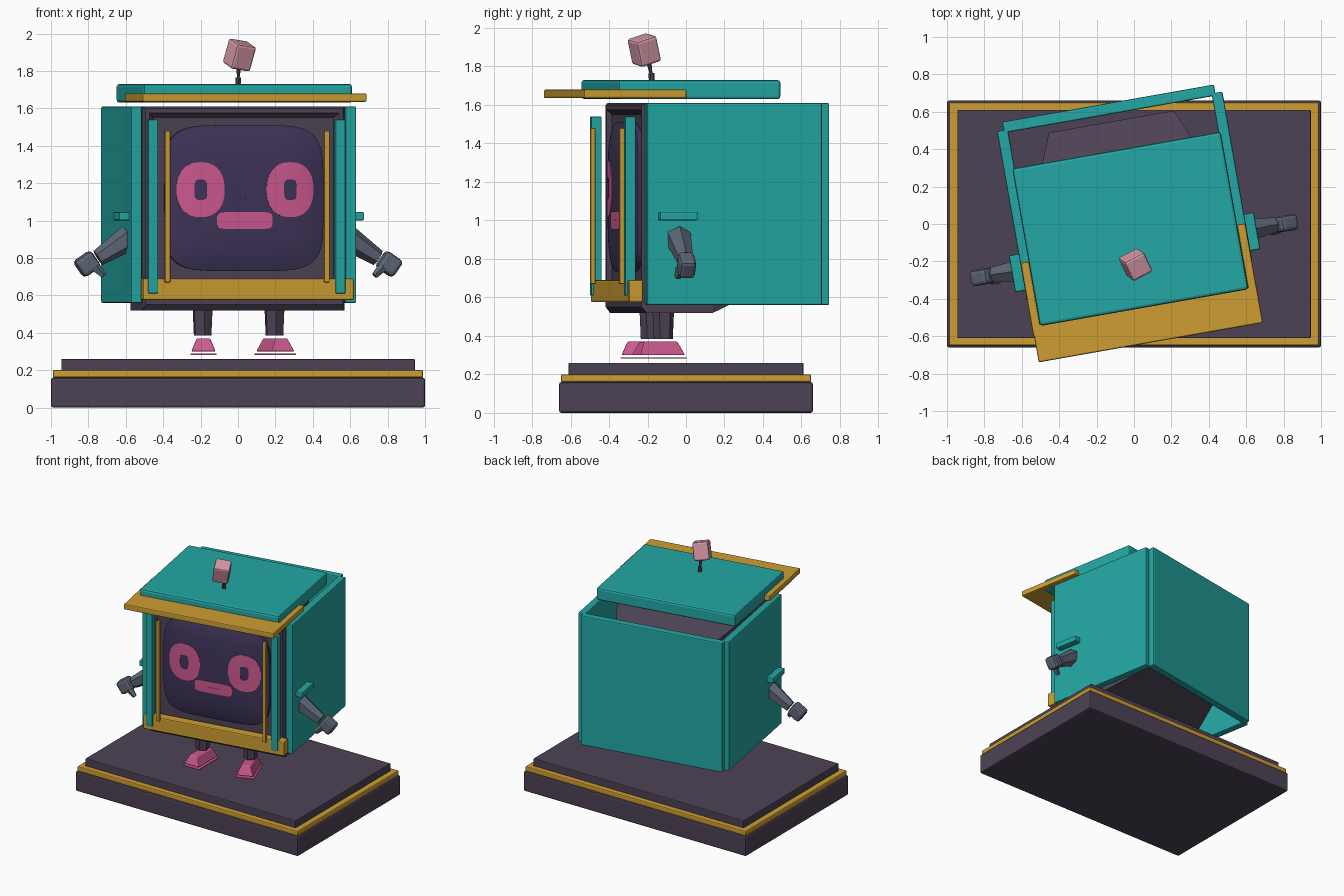
import bpy, bmesh, math
from mathutils import Matrix, Vector

if "Cube" in bpy.data.objects:
    bpy.data.objects.remove(bpy.data.objects["Cube"])

def material(name, r, g, b):
    m = bpy.data.materials.new(name)
    m.diffuse_color = (r, g, b, 1)
    m.use_nodes = True
    m.node_tree.nodes["Principled BSDF"].inputs["Base Color"].default_value = m.diffuse_color
    return m

TEAL = material("teal", 0.017, 0.39, 0.37)
GOLD = material("gold", 0.61, 0.34, 0.032)
PLUM = material("plum", 0.075, 0.055, 0.09)
GLASS = material("screen_violet", 0.048, 0.034, 0.1)
PINK = material("hot_pink", 0.62, 0.1, 0.28)
PALE = material("pale_pink", 0.68, 0.32, 0.39)
STEEL = material("steel_grey", 0.11, 0.135, 0.185)

TURN = Matrix.Rotation(math.radians(10), 4, 'Z')   # the body is turned on its stand
STILL = Matrix.Identity(4)
MID = -0.0235                                      # middle of the body, in its own frame

def finish(name, bm, mat, frame=TURN, smooth=False):
    bmesh.ops.recalc_face_normals(bm, faces=bm.faces)
    bm.transform(frame)
    me = bpy.data.meshes.new(name)
    bm.to_mesh(me)
    bm.free()
    me.materials.append(mat)
    for p in me.polygons:
        p.use_smooth = smooth
    ob = bpy.data.objects.new(name, me)
    bpy.context.collection.objects.link(ob)
    return ob

def box(name, x, y, z, mat, bevel=0.008, frame=TURN, taper=(1, 1), local=STILL):
    """Bevelled box from three (min, max) ranges; taper scales the top face."""
    bm = bmesh.new()
    bmesh.ops.create_cube(bm, size=1)
    for v in bm.verts:
        if v.co.z > 0:
            v.co.x *= taper[0]
            v.co.y *= taper[1]
    size = [r[1] - r[0] for r in (x, y, z)]
    mid = [(r[1] + r[0]) / 2 for r in (x, y, z)]
    bm.transform(Matrix.Diagonal((*size, 1)))
    if bevel:
        bmesh.ops.bevel(bm, geom=bm.edges[:], offset=bevel, segments=2, profile=0.5, affect='EDGES')
    return finish(name, bm, mat, frame @ Matrix.Translation(mid) @ local)

def limb(name, a, b, ra, rb, mat, sides=6):
    """Tapered low-poly rod from a to b."""
    a, b = Vector(a), Vector(b)
    bm = bmesh.new()
    bmesh.ops.create_cone(bm, cap_ends=True, segments=sides, radius1=ra, radius2=rb, depth=(b - a).length)
    rot = (b - a).to_track_quat('Z', 'Y').to_matrix().to_4x4()
    return finish(name, bm, mat, TURN @ Matrix.Translation((a + b) / 2) @ rot)

def oval(a, b, n, count):
    """Superellipse outline."""
    pts = []
    for i in range(count):
        t = 2 * math.pi * i / count
        c, s = math.cos(t), math.sin(t)
        pts.append((a * math.copysign(abs(c) ** (2 / n), c), b * math.copysign(abs(s) ** (2 / n), s)))
    return pts

SCREEN_Z = 1.12
def glass_y(x, z):
    """Depth of the bulging screen."""
    s = (abs((x - MID) / 0.43) ** 5 + abs((z - SCREEN_Z) / 0.39) ** 5) ** 0.2
    return -0.325 - 0.04 * (1 - min(s, 1) ** 4)

def patch(name, cx, cz, outer, inner, lift, thick, mat, steps=8, count=64):
    """Ring of faces lying on the screen between two outlines."""
    bm = bmesh.new()
    po, pi = oval(*outer, count), oval(*inner, count)
    rings = []
    for k in range(steps + 1):
        t = k / steps
        ring = []
        for (ox, oz), (ix, iz) in zip(po, pi):
            x, z = cx + ox + (ix - ox) * t, cz + oz + (iz - oz) * t
            ring.append(bm.verts.new((x, glass_y(x, z) - lift, z)))
        rings.append(ring)
    for r, q in zip(rings, rings[1:]):
        for i in range(count):
            j = (i + 1) % count
            bm.faces.new((r[i], r[j], q[j], q[i]))
    front = bm.faces[:]
    back = bmesh.ops.duplicate(bm, geom=front)
    new = [g for g in back["geom"] if isinstance(g, bmesh.types.BMVert)]
    vmap = back["vert_map"]
    for ring in (rings[0], rings[-1]):             # side walls
        for i in range(count):
            j = (i + 1) % count
            bm.faces.new((ring[i], ring[j], vmap[ring[j]], vmap[ring[i]]))
    for v in new:
        v.co.y += thick
    ob = finish(name, bm, mat, smooth=True)
    bpy.context.view_layer.objects.active = ob
    ob.select_set(True)
    bpy.ops.object.shade_smooth_by_angle(angle=math.radians(40))
    ob.select_set(False)
    return ob

# Stand
box("stand_base", (-1, 1), (-0.66, 0.66), (0, 0.16), PLUM, 0.012, STILL)
box("stand_gold_band", (-0.99, 0.99), (-0.65, 0.65), (0.16, 0.2), GOLD, 0.008, STILL)
box("stand_top", (-0.945, 0.945), (-0.61, 0.61), (0.195, 0.26), PLUM, 0.006, STILL)

# Cabinet panels, open at top and bottom
box("back_panel", (-0.6, 0.55), (0.60, 0.66), (0.56, 1.61), TEAL)
for side, tag in ((-1, "left"), (1, "right")):
    def span(a, b, s=side):
        return tuple(sorted((MID + s * a, MID + s * b)))
    box(tag + "_panel", span(0.553, 0.612), (-0.31, 0.615), (0.56, 1.61), TEAL)
    box(tag + "_front_post", span(0.482, 0.535), (-0.41, -0.355), (0.61, 1.54), TEAL, 0.006)
    box(tag + "_gold_trim", span(0.418, 0.447), (-0.425, -0.40), (0.67, 1.48), GOLD, 0.004)
    box(tag + "_awning_arm", span(0.565, 0.61), (-0.5, -0.10), (1.635, 1.68), GOLD, 0.008)
    box(tag + "_shoulder_bracket", span(0.605, 0.665), (-0.25, -0.05), (1.0, 1.045), TEAL)

    # Arm and hand
    def at(x, y, z, s=side):
        return (MID + s * x, y, z)
    limb(tag + "_arm", at(0.59, -0.14, 0.91), at(0.76, -0.135, 0.80), 0.07, 0.045, STEEL)
    tilt = Matrix.Rotation(side * math.radians(35), 4, 'Y')
    box(tag + "_hand", span(0.765, 0.875), (-0.18, -0.095), (0.715, 0.82), STEEL, 0.02, local=tilt)
    limb(tag + "_thumb", at(0.78, -0.16, 0.75), at(0.735, -0.17, 0.705), 0.028, 0.018, STEEL, 5)

    # Leg and foot
    limb(tag + "_leg", at(0.195, -0.15, 0.56), at(0.195, -0.15, 0.385), 0.058, 0.05, PLUM)
    splay = Matrix.Rotation(side * math.radians(10), 4, 'Z')
    box(tag + "_foot", span(0.13, 0.26), (-0.30, -0.05), (0.30, 0.37), PINK, 0.006,
        taper=(0.55, 0.75), local=splay)
    box(tag + "_sole", span(0.125, 0.265), (-0.305, -0.045), (0.282, 0.288), PINK, 0, local=splay)

    # Eye
    patch(tag + "_eye", MID + side * 0.243, 1.165, (0.129, 0.147, 2.3), (0.034, 0.055, 3.5),
          0.004, 0.007, PINK)

# Gold sill, awning and lid
box("gold_sill", (-0.585, 0.56), (-0.40, -0.325), (0.575, 0.69), GOLD)
box("awning", (-0.63, 0.587), (-0.64, -0.44), (1.635, 1.68), GOLD)
box("lid", (-0.59, 0.542), (-0.45, 0.405), (1.63, 1.73), TEAL, 0.015)

# Monitor housing: recess, rim, block and tapered back, as (depth, half width, bottom, top)
STATIONS = [(-0.30, 0.49, 0.63, 1.55), (-0.325, 0.515, 0.59, 1.575), (-0.325, 0.535, 0.55, 1.6),
            (-0.30, 0.55, 0.52, 1.61), (0.05, 0.55, 0.52, 1.61), (0.56, 0.34, 0.75, 1.42)]
bm = bmesh.new()
loops = [[bm.verts.new((MID + sx * w, y, z)) for sx, z in ((-1, lo), (1, lo), (1, hi), (-1, hi))]
         for y, w, lo, hi in STATIONS]
for p, q in zip(loops, loops[1:]):
    for i in range(4):
        j = (i + 1) % 4
        bm.faces.new((p[i], p[j], q[j], q[i]))
bm.faces.new(loops[0])
bm.faces.new(loops[-1])
finish("monitor_housing", bm, PLUM)

# Screen and mouth
patch("screen", MID, SCREEN_Z, (0.43, 0.39, 5), (0.002, 0.002, 2), 0, 0.05, GLASS, 14, 96)
patch("mouth", MID - 0.005, 1.0, (0.15, 0.046, 6), (0.06, 0.001, 2), 0.004, 0.007, PINK)

# Antenna with a tilted bulb
bulb_x, bulb_y = -0.03, -0.19
limb("antenna_socket", (bulb_x, -0.175, 1.72), (bulb_x, -0.178, 1.765), 0.014, 0.016, PLUM)
limb("antenna_rod", (bulb_x, -0.178, 1.76), (bulb_x, -0.195, 1.84), 0.007, 0.016, PLUM)
lean = Matrix.Rotation(math.radians(14), 4, 'X') @ Matrix.Rotation(math.radians(13), 4, 'Y')
box("antenna_bulb", (bulb_x - 0.06, bulb_x + 0.06), (-0.275, -0.155), (1.815, 1.955), PALE, 0.014,
    taper=(1.0, 1.0), local=lean @ Matrix.Rotation(math.radians(15), 4, 'Z'))
